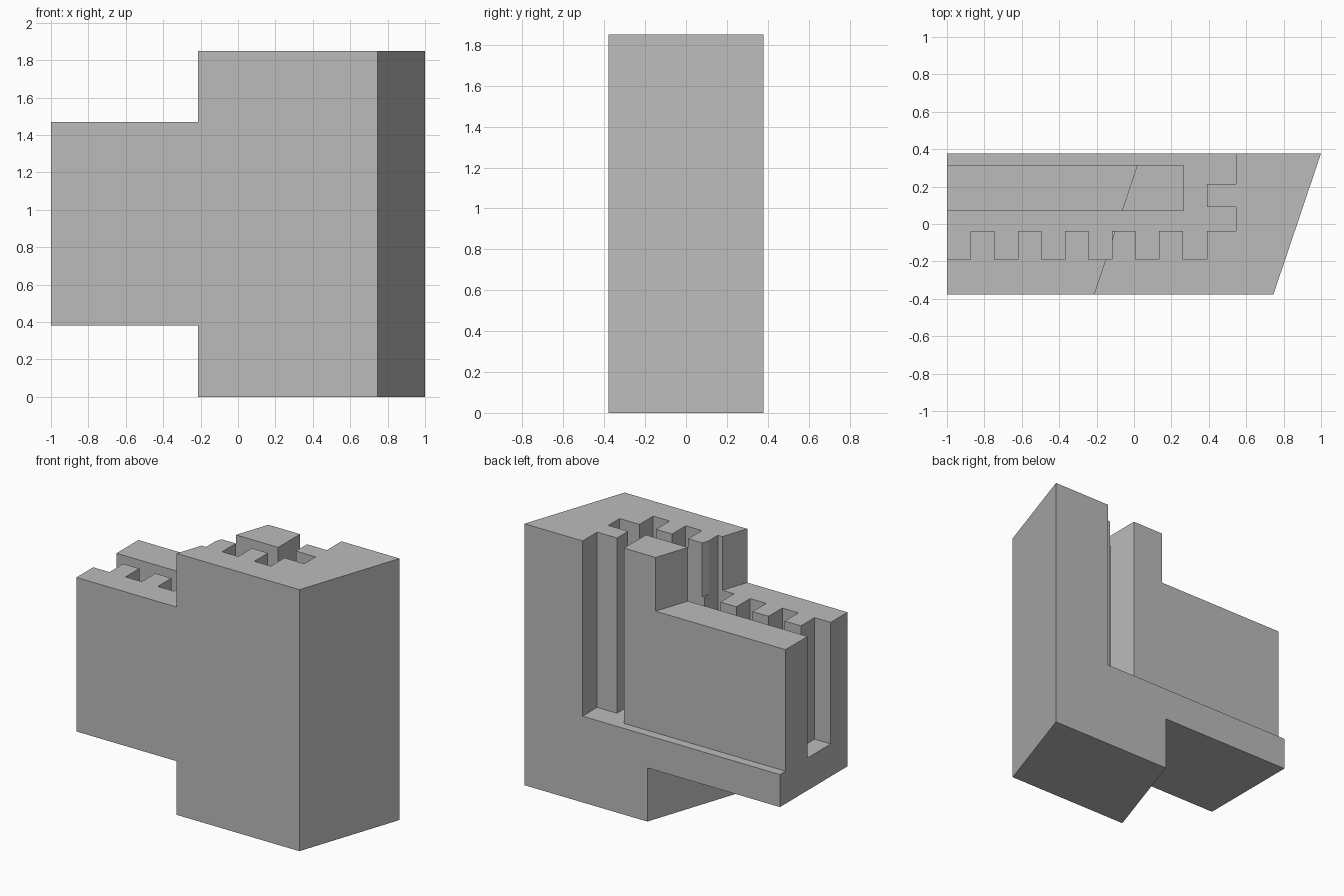
import bpy
import bmesh

if "Cube" in bpy.data.objects:
    bpy.data.objects.remove(bpy.data.objects["Cube"], do_unlink=True)

TOP, WING_TOP, WING_BOTTOM, FLOOR = 1.85, 1.47, 0.38, 0.61
FRONT, BACK = -0.378, 0.378
LEFT, OUT = -1.0, -1.2          # OUT lets cutters pass the end wall
PITCH, TOOTH = 0.252, 0.126     # comb spacing and tooth width
ROOT, TIP = -0.19, -0.037       # comb depth in y

grey = bpy.data.materials.new("light_grey")
grey.use_nodes = True
colour = (0.5, 0.5, 0.5, 1)
grey.diffuse_color = colour
grey.node_tree.nodes["Principled BSDF"].inputs["Base Color"].default_value = colour


def prism(name, plan, z0, z1):
    """Extrude a counter-clockwise plan outline from z0 to z1."""
    bm = bmesh.new()
    base = bm.faces.new([bm.verts.new((x, y, z0)) for x, y in plan])
    grown = bmesh.ops.extrude_face_region(bm, geom=[base])["geom"]
    for v in grown:
        if isinstance(v, bmesh.types.BMVert):
            v.co.z = z1
    bmesh.ops.recalc_face_normals(bm, faces=bm.faces)
    mesh = bpy.data.meshes.new(name)
    bm.to_mesh(mesh)
    bm.free()
    mesh.materials.append(grey)
    obj = bpy.data.objects.new(name, mesh)
    bpy.context.collection.objects.link(obj)
    return obj


def cut(obj, cutter):
    """Subtract the cutter, bake the result and discard the cutter."""
    mod = obj.modifiers.new("cut", "BOOLEAN")
    mod.operation, mod.solver, mod.object = "DIFFERENCE", "EXACT", cutter
    deps = bpy.context.evaluated_depsgraph_get()
    mesh = bpy.data.meshes.new_from_object(obj.evaluated_get(deps))
    obj.modifiers.clear()
    obj.data = mesh
    bpy.data.objects.remove(cutter, do_unlink=True)


def slant(y):
    """Position of the sloping step between wing and tall block."""
    return -0.215 + (y - FRONT) * 0.335


# Solid block with one sloping end
body = prism("block_body", [(LEFT, FRONT), (0.745, FRONT), (1, BACK), (LEFT, BACK)], 0, TOP)

# Cavity outline: comb along the front wall, then one key in the end wall
comb = [(OUT, ROOT)]
for i in range(5):
    x = -0.873 + i * PITCH
    comb += [(x, ROOT), (x, TIP), (x + TOOTH, TIP), (x + TOOTH, ROOT)]
key_in, key_out = 0.39, 0.545
end = [(key_in, ROOT), (key_in, TIP), (key_out, TIP), (key_out, 0.09),
       (key_in, 0.09), (key_in, 0.215), (key_out, 0.215),
       (key_out, BACK + 0.2), (OUT, BACK + 0.2)]
cavity = prism("cavity_cutter", comb + end, FLOOR, TOP + 0.2)

# Central core left standing inside the cavity
core = prism("core_keeper", [(OUT - 0.1, 0.07), (0.265, 0.07), (0.265, 0.315),
                             (OUT - 0.1, 0.315)], FLOOR - 0.2, TOP + 0.4)
cut(cavity, core)
cut(body, cavity)

# Steps above and below the wing
lo, hi = FRONT - 0.1, BACK + 0.1
step = [(OUT, lo), (slant(lo), lo), (slant(hi), hi), (OUT, hi)]
for name, z0, z1 in (("upper_step", WING_TOP, TOP + 0.3), ("lower_step", -0.2, WING_BOTTOM)):
    cut(body, prism(name, step, z0, z1))
